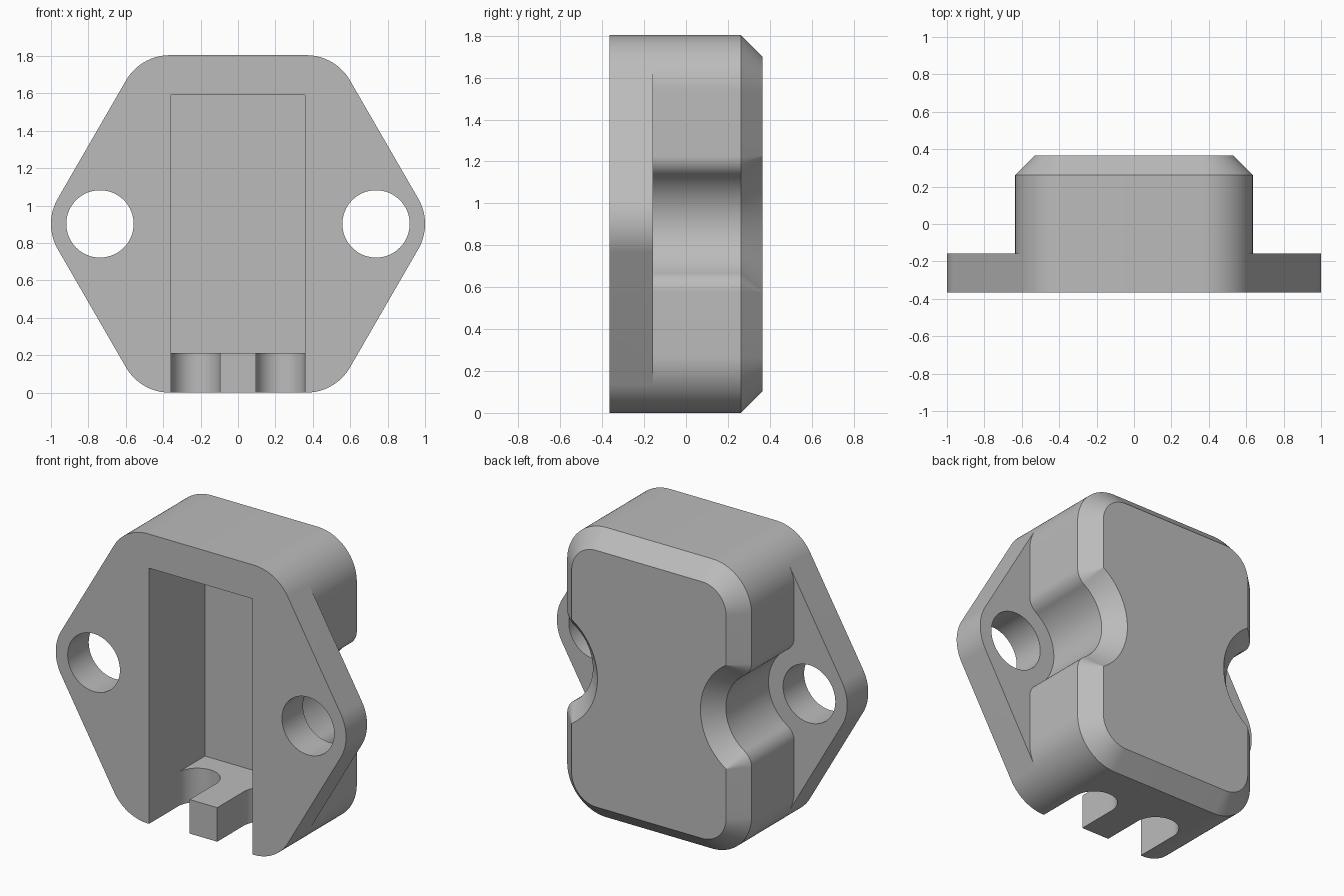
import bpy, bmesh
from math import radians, cos, sin, atan2, sqrt, pi

cube = bpy.data.objects.get("Cube")
if cube:
    bpy.data.objects.remove(cube, do_unlink=True)

ZC = 0.902                      # mid height
FRONT, STEP, BACK = -0.365, -0.158, 0.365
CORNER, CHAMFER = 0.27, 0.103
CX, CZ = 0.365, ZC - CORNER     # corner arc centre, measured from the middle
HOLE_X, HOLE_R = 0.738, 0.18
NOTCH_R, FILLET = 0.28, 0.105

grey = bpy.data.materials.new("plain_grey")
grey.use_nodes = True
colour = (0.5, 0.5, 0.5, 1)
grey.diffuse_color = colour
grey.node_tree.nodes["Principled BSDF"].inputs["Base Color"].default_value = colour


def arc(cx, cy, r, a0, a1, n=20):
    """Points of an arc, angles in degrees."""
    angles = [radians(a0 + (a1 - a0) * i / n) for i in range(n + 1)]
    return [(cx + r * cos(a), cy + r * sin(a)) for a in angles]


def loft(name, rings):
    """Closed solid through rings of equal point count."""
    bm = bmesh.new()
    loops = [[bm.verts.new(p) for p in ring] for ring in rings]
    for low, high in zip(loops, loops[1:]):
        for i in range(len(low)):
            j = (i + 1) % len(low)
            bm.faces.new((low[i], low[j], high[j], high[i]))
    bm.faces.new(loops[0])
    bm.faces.new(loops[-1])
    bmesh.ops.remove_doubles(bm, verts=bm.verts, dist=1e-5)
    bmesh.ops.recalc_face_normals(bm, faces=bm.faces)
    mesh = bpy.data.meshes.new(name)
    bm.to_mesh(mesh)
    bm.free()
    mesh.materials.append(grey)
    obj = bpy.data.objects.new(name, mesh)
    bpy.context.collection.objects.link(obj)
    return obj


def at_y(points, y):
    return [(x, y, z) for x, z in points]


def mirrored(half):
    return half + [(-x, z) for x, z in reversed(half)]


def combine(target, tool, operation):
    mod = target.modifiers.new(operation, "BOOLEAN")
    mod.operation, mod.object, mod.solver = operation, tool, "EXACT"
    bpy.context.view_layer.objects.active = target
    bpy.ops.object.modifier_apply(modifier=mod.name)
    bpy.data.objects.remove(tool, do_unlink=True)


def body_outline(inset):
    """Rounded rectangle with a filleted round notch on each side."""
    fx = CX + CORNER - FILLET
    h = sqrt((NOTCH_R + FILLET) ** 2 - (HOLE_X - fx) ** 2)
    a = atan2(h, HOLE_X - fx) * 180 / pi
    r, f = CORNER - inset, FILLET - inset
    return mirrored(
        arc(CX, ZC - CZ, r, -90, 0, 30)
        + arc(fx, ZC - h, f, 0, a)
        + arc(HOLE_X, ZC, NOTCH_R + inset, 180 + a, 180 - a, 40)
        + arc(fx, ZC + h, f, -a, 0)
        + arc(CX, ZC + CZ, r, 0, 90, 30))


# Hexagonal flange with rounded corners
hexagon = mirrored(
    arc(CX, ZC - CZ, CORNER, -90, -30)
    + arc(1 - CORNER, ZC, CORNER, -30, 30)
    + arc(CX, ZC + CZ, CORNER, 30, 90))
housing = loft("sensor_housing", [at_y(hexagon, FRONT), at_y(hexagon, STEP)])

# Raised body with chamfered back edge
full, small = body_outline(0), body_outline(CHAMFER)
body = loft("body", [at_y(full, STEP), at_y(full, BACK - CHAMFER), at_y(small, BACK)])
combine(housing, body, "UNION")

# Mounting holes
for side in (-1, 1):
    ring = arc(side * HOLE_X, ZC, HOLE_R, 0, 360, 64)[:-1]
    combine(housing, loft("hole_cutter", [at_y(ring, -0.5), at_y(ring, 0)]), "DIFFERENCE")

# Deep front pocket
HALF, FLOOR, TOP = 0.357, 0.212, 1.592
rect = [(-HALF, FLOOR), (HALF, FLOOR), (HALF, TOP), (-HALF, TOP)]
combine(housing, loft("pocket_cutter", [at_y(rect, -0.5), at_y(rect, 0.185)]), "DIFFERENCE")

# Two round-ended slots through the floor, leaving a short tongue between
TONGUE = 0.095
slot_r, slot_x = (HALF - TONGUE) / 2, (HALF + TONGUE) / 2
plan = mirrored([(HALF, -0.5)] + arc(slot_x, -0.08, slot_r, 0, 180, 32)
                + [(TONGUE, FRONT + 0.025)])
combine(housing, loft("slot_cutter", [[(x, y, z) for x, y in plan] for z in (-0.1, 0.3)]),
        "DIFFERENCE")

# Smooth arcs, sharp edges
bpy.ops.object.select_all(action="DESELECT")
housing.select_set(True)
bpy.context.view_layer.objects.active = housing
bpy.ops.object.shade_smooth_by_angle(angle=radians(30))
